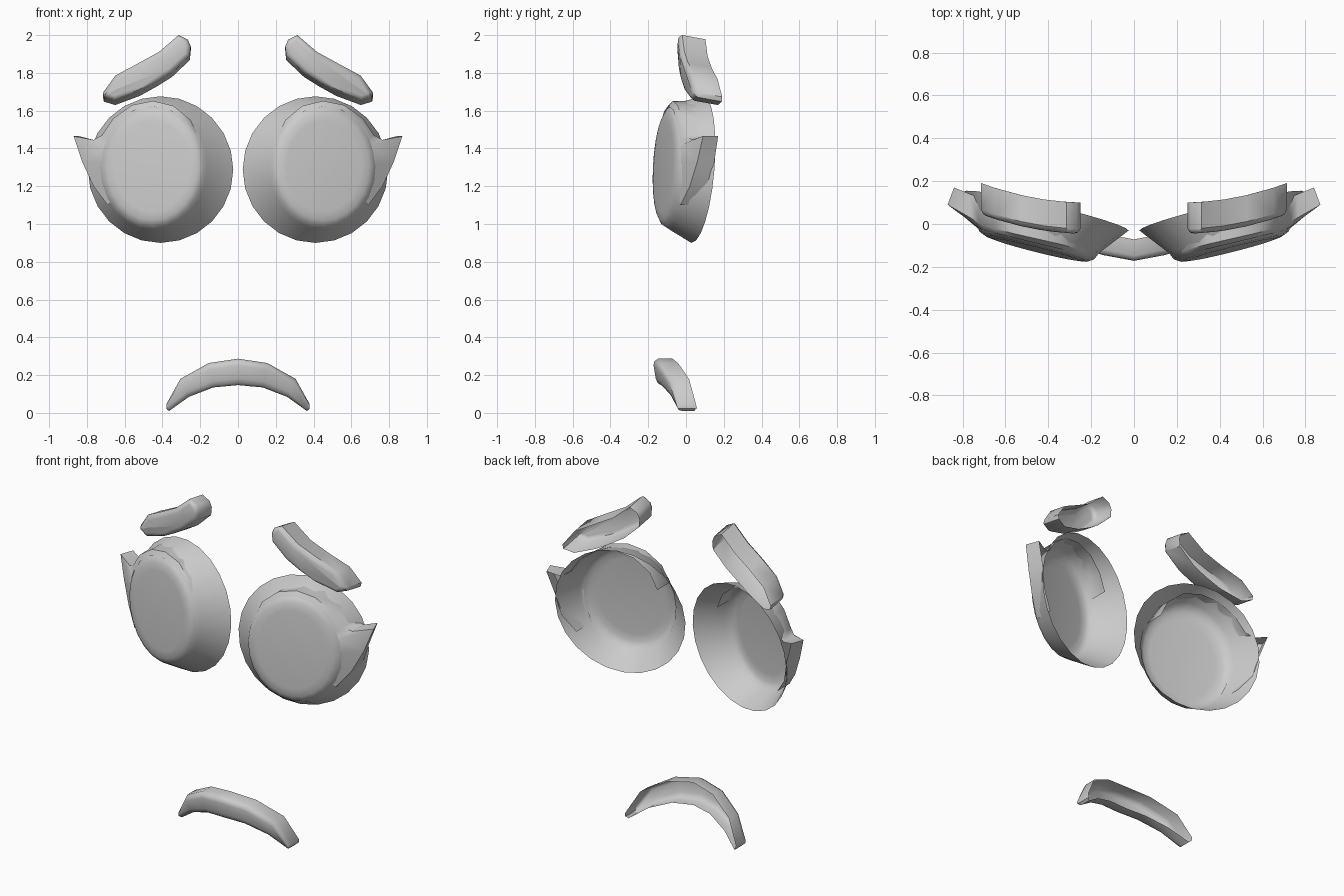
import bpy, bmesh, math

if "Cube" in bpy.data.objects:
    bpy.data.objects.remove(bpy.data.objects["Cube"])

grey = bpy.data.materials.new("plain_grey")
grey.diffuse_color = (0.6, 0.6, 0.6, 1)
grey.use_nodes = True
grey.node_tree.nodes["Principled BSDF"].inputs["Base Color"].default_value = grey.diffuse_color


def loft(name, rings, side=1, closed=True, cap=False, angle=40):
    """Skin a list of equally long point rings; side=-1 mirrors in x."""
    bm = bmesh.new()
    rows = [[bm.verts.new((side * x, y, z)) for x, y, z in r] for r in rings]
    n = len(rows[0])
    for a, b in zip(rows, rows[1:]):
        for i in range(n if closed else n - 1):
            j = (i + 1) % n
            bm.faces.new((a[i], a[j], b[j], b[i]))
    if cap:
        bm.faces.new(rows[-1])
    bmesh.ops.recalc_face_normals(bm, faces=bm.faces)
    # open shells must face forwards
    if sum(f.normal.y * f.calc_area() for f in bm.faces) > 0:
        bmesh.ops.reverse_faces(bm, faces=bm.faces)
    me = bpy.data.meshes.new(name)
    bm.to_mesh(me)
    bm.free()
    me.materials.append(grey)
    ob = bpy.data.objects.new(name, me)
    bpy.context.collection.objects.link(ob)
    bpy.ops.object.select_all(action='DESELECT')
    ob.select_set(True)
    bpy.context.view_layer.objects.active = ob
    bpy.ops.object.shade_smooth_by_angle(angle=math.radians(angle))
    return ob


def ellipse(cx, cy, cz, rx, rz, sx, sz, n=24):
    """Ellipse facing -y, with its plane sloped by sx along x and sz along z."""
    pts = []
    for i in range(n):
        t = 2 * math.pi * i / n
        dx, dz = rx * math.cos(t), rz * math.sin(t)
        pts.append((cx + dx, cy + sx * dx + sz * dz, cz + dz))
    return pts


def inset(pts, d):
    """Move a closed (x, z) outline inwards by about d."""
    out = []
    n = len(pts)
    area = sum(pts[i - 1][0] * pts[i][1] - pts[i][0] * pts[i - 1][1] for i in range(n))
    s = 1 if area > 0 else -1
    for i, (x, z) in enumerate(pts):
        (ax, az), (bx, bz) = pts[i - 1], pts[(i + 1) % n]
        tx, tz = bx - ax, bz - az
        k = s * d / math.hypot(tx, tz)
        out.append((x - tz * k, z + tx * k))
    return out


# Eye cups: open at the back, flat rounded face in front
cup = [ellipse(0.41, 0.06, 1.288, 0.385, 0.388, 0.235, 0.08),
       ellipse(0.45, -0.07, 1.305, 0.285, 0.335, 0.235, 0.05),
       ellipse(0.453, -0.10, 1.305, 0.268, 0.315, 0.24, 0.05),
       ellipse(0.455, -0.115, 1.305, 0.24, 0.285, 0.25, 0.05),
       ellipse(0.455, -0.12, 1.305, 0.20, 0.24, 0.25, 0.05)]

# Eyelash band stations: x, z, front y, depth
lash = [(0.205, 1.45, -0.13, 0.12), (0.25, 1.55, -0.12, 0.12), (0.34, 1.625, -0.095, 0.12),
        (0.45, 1.652, -0.07, 0.12), (0.56, 1.63, -0.045, 0.12), (0.66, 1.56, -0.02, 0.12),
        (0.72, 1.47, 0.0, 0.12), (0.765, 1.445, 0.03, 0.11), (0.87, 1.465, 0.09, 0.08),
        (0.825, 1.33, 0.06, 0.09), (0.765, 1.2, 0.02, 0.11), (0.69, 1.1, -0.03, 0.12)]
lip, front, back = [], [], []
for x, z, y, d in lash:
    t = math.atan2((z - 1.305) / 0.325, (x - 0.455) / 0.272)
    lx, lz = 0.455 + 0.268 * math.cos(t), 1.305 + 0.318 * math.sin(t)
    lip.append((lx, -0.09 + 0.24 * (lx - 0.455), lz))
    front.append((x, y, z))
    back.append((x - (0.03 if x > 0.8 else 0), y + d, z))

# Eyebrow outline (x, z), swept back towards the temple
brow = [(0.25, 1.94), (0.265, 1.975), (0.315, 2.0), (0.42, 1.91), (0.53, 1.85), (0.65, 1.785),
        (0.715, 1.695), (0.71, 1.67), (0.65, 1.652), (0.52, 1.70), (0.43, 1.75),
        (0.35, 1.80), (0.255, 1.89)]


def brow_ring(pts, dy, dz):
    return [(x, -0.045 + 0.02 * (x - 0.25) + 0.38 * (x - 0.25) ** 2 + dy, z + dz) for x, z in pts]


brow_rings = [brow_ring(brow, 0.145, -0.022), brow_ring(brow, 0.022, 0),
              brow_ring(inset(brow, 0.012), 0.005, 0), brow_ring(inset(brow, 0.028), 0, 0)]

for side, label in ((1, "right"), (-1, "left")):
    loft("eye_cup_" + label, cup, side, cap=True)
    loft("eyelash_" + label, [lip, front, back], side, closed=False, angle=50)
    loft("eyebrow_" + label, brow_rings, side, cap=True)

# Mouth: bowed strip, open at the back
upper = [(0.0, 0.287), (0.155, 0.264), (0.305, 0.18), (0.38, 0.045)]
lower = [(0.365, 0.01), (0.26, 0.085), (0.13, 0.135), (0.0, 0.147)]


def mouth_section(top, bottom):
    """Cross-section at one station: rear top, over the front, to rear bottom."""
    (tx, tz), (bx, bz) = top, bottom
    pts = []
    for f, dy in ((0, 0.10), (0, 0.025), (0.1, 0.004), (0.25, 0), (0.75, 0.012), (0.92, 0.022),
                  (1, 0.04), (1, 0.10)):
        x, z = tx + (bx - tx) * f, tz + (bz - tz) * f
        y = -0.172 + 0.36 * abs(x) + 0.9 * x * x * 0.0
        y = -0.172 + 0.12 * (abs(x) / 0.37) ** 1.6
        pts.append((x, y + dy, z))
    return pts


half = [mouth_section(a, b) for a, b in zip(upper, reversed(lower))]
# blunt mouth corner
tip = [(0.378, half[-1][i][1] + 0.005, 0.022) for i in range(8)]
half.append(tip)
sections = [[(-x, y, z) for x, y, z in s] for s in reversed(half[1:])] + half
loft("mouth", sections, closed=False, angle=50)
